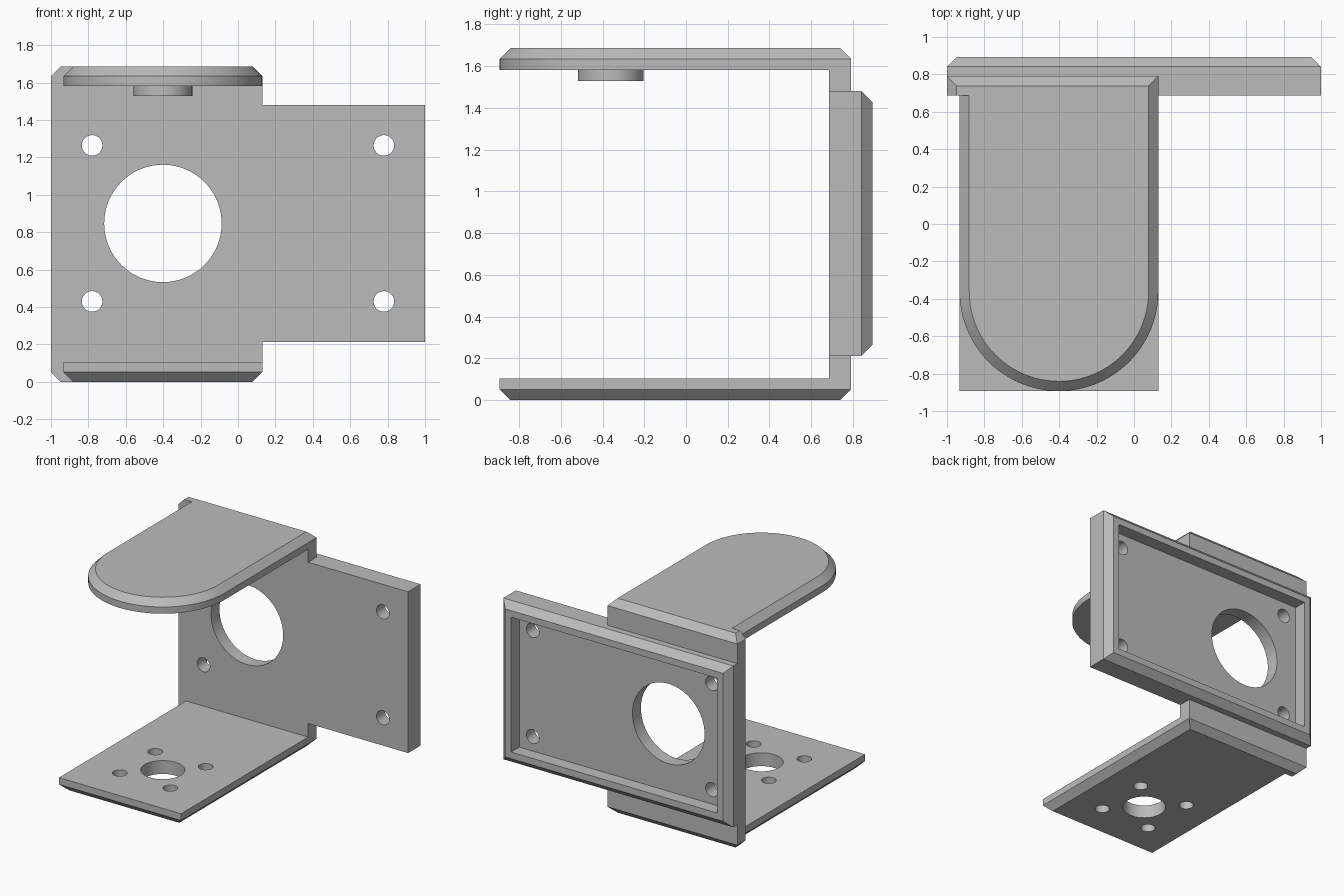
import bpy, bmesh, math
from mathutils import Vector, Matrix

if "Cube" in bpy.data.objects:
    bpy.data.objects.remove(bpy.data.objects["Cube"], do_unlink=True)

# Shared dimensions
C = 0.052                       # chamfer
H = 1.686                       # overall height
T = 0.105                       # sheet thickness
FRONT, INNER, SLAB_BACK, BACK = -0.893, 0.686, 0.791, 0.893
LEFT, RIGHT = -0.933, 0.13      # arm sides
CX, R = (LEFT + RIGHT) / 2, (RIGHT - LEFT) / 2
CY = FRONT + R
MID = 0.847                     # height of the plate centre

grey = bpy.data.materials.new("light grey")
grey.use_nodes = True
grey.diffuse_color = (0.5, 0.5, 0.5, 1)
grey.node_tree.nodes["Principled BSDF"].inputs["Base Color"].default_value = (0.5, 0.5, 0.5, 1)


def make(name, bm):
    bmesh.ops.recalc_face_normals(bm, faces=bm.faces)
    mesh = bpy.data.meshes.new(name)
    bm.to_mesh(mesh)
    bm.free()
    mesh.materials.append(grey)
    obj = bpy.data.objects.new(name, mesh)
    bpy.context.collection.objects.link(obj)
    return obj


def loft(name, rings):
    """Solid skinned through rings of equal point count."""
    bm = bmesh.new()
    loops = [[bm.verts.new(p) for p in ring] for ring in rings]
    n = len(loops[0])
    for a, b in zip(loops, loops[1:]):
        for i in range(n):
            j = (i + 1) % n
            bm.faces.new((a[i], a[j], b[j], b[i]))
    bm.faces.new(loops[0])
    bm.faces.new(loops[-1])
    return make(name, bm)


def rect(x0, x1, y0, y1, z):
    return [(x0, y0, z), (x1, y0, z), (x1, y1, z), (x0, y1, z)]


def upright(half_x, z0, z1, y):
    return [(-half_x, y, z0), (half_x, y, z0), (half_x, y, z1), (-half_x, y, z1)]


def cylinder(name, centre, radius, depth, along_y=False):
    bm = bmesh.new()
    turn = Matrix.Rotation(math.pi / 2, 4, 'X') if along_y else Matrix()
    bmesh.ops.create_cone(bm, cap_ends=True, segments=64, radius1=radius, radius2=radius,
                          depth=depth, matrix=Matrix.Translation(Vector(centre)) @ turn)
    return make(name, bm)


def combine(target, other, operation):
    other.hide_render = True
    mod = target.modifiers.new(operation.lower(), 'BOOLEAN')
    mod.operation, mod.solver, mod.object = operation, 'EXACT', other
    bpy.context.view_layer.objects.active = target
    bpy.ops.object.modifier_apply(modifier=mod.name)
    bpy.data.objects.remove(other, do_unlink=True)


# Tall back slab, chamfered at top and bottom on the sides and back
bracket = loft("bracket_body", [rect(-1 + i, RIGHT - i, INNER, SLAB_BACK - i, z)
                                for z, i in ((0, C), (C, 0), (H - C, 0), (H, C))])

# Lower arm with chamfered underside
ARM_END = INNER + 0.04
lower_arm = loft("lower_arm", [rect(LEFT + i, RIGHT - i, FRONT + i, ARM_END, z)
                               for z, i in ((0, C), (C, 0), (T, 0))])


# Upper arm with rounded front and chamfered top
def rounded(i, z):
    arc = [(CX + (R - i) * math.cos(a), CY - (R - i) * math.sin(a), z)
           for a in (math.pi * k / 48 for k in range(49))]
    return arc + [(LEFT + i, ARM_END, z), (RIGHT - i, ARM_END, z)]


upper_arm = loft("upper_arm", [rounded(i, z) for z, i in ((H - T, 0), (H - C, 0), (H, C))])

# Wide mounting plate with chamfered rear rim
Z0, Z1 = 0.212, 1.48
wide_plate = loft("wide_plate", [upright(1 - i, Z0 + i, Z1 - i, y)
                                 for y, i in ((INNER, 0), (BACK - C, 0), (BACK, C))])

for part in (wide_plate, lower_arm, upper_arm):
    combine(bracket, part, 'UNION')

# Rear recess
recess = loft("recess_cutter", [upright(1 - 2 * C, Z0 + 2 * C, Z1 - 2 * C, y)
                                for y in (SLAB_BACK, BACK + 0.1)])
combine(bracket, recess, 'DIFFERENCE')

# Plate opening and corner screw holes
holes = [(CX, MID, 0.314)] + [(sx * 0.78, MID + sz * 0.417, 0.055)
                              for sx in (-1, 1) for sz in (-1, 1)]
for x, z, r in holes:
    combine(bracket, cylinder("plate_hole_cutter", (x, 0.75, z), r, 0.5, True), 'DIFFERENCE')

# Lower arm pivot hole and four screw holes
holes = [(0, 0, 0.157)] + [(sx * 0.22, sy * 0.22, 0.053) for sx in (-1, 1) for sy in (-1, 1)]
for dx, dy, r in holes:
    combine(bracket, cylinder("arm_hole_cutter", (CX + dx, CY + dy, T / 2), r, 0.4), 'DIFFERENCE')

# Pivot peg under the upper arm
peg = cylinder("pivot_peg", (CX, CY, H - T - 0.0125), 0.157, 0.08)
combine(bracket, peg, 'UNION')

# Smooth curved walls, keep edges sharp
bpy.ops.object.select_all(action='DESELECT')
bracket.select_set(True)
bpy.context.view_layer.objects.active = bracket
bpy.ops.object.shade_smooth_by_angle(angle=math.radians(25))
